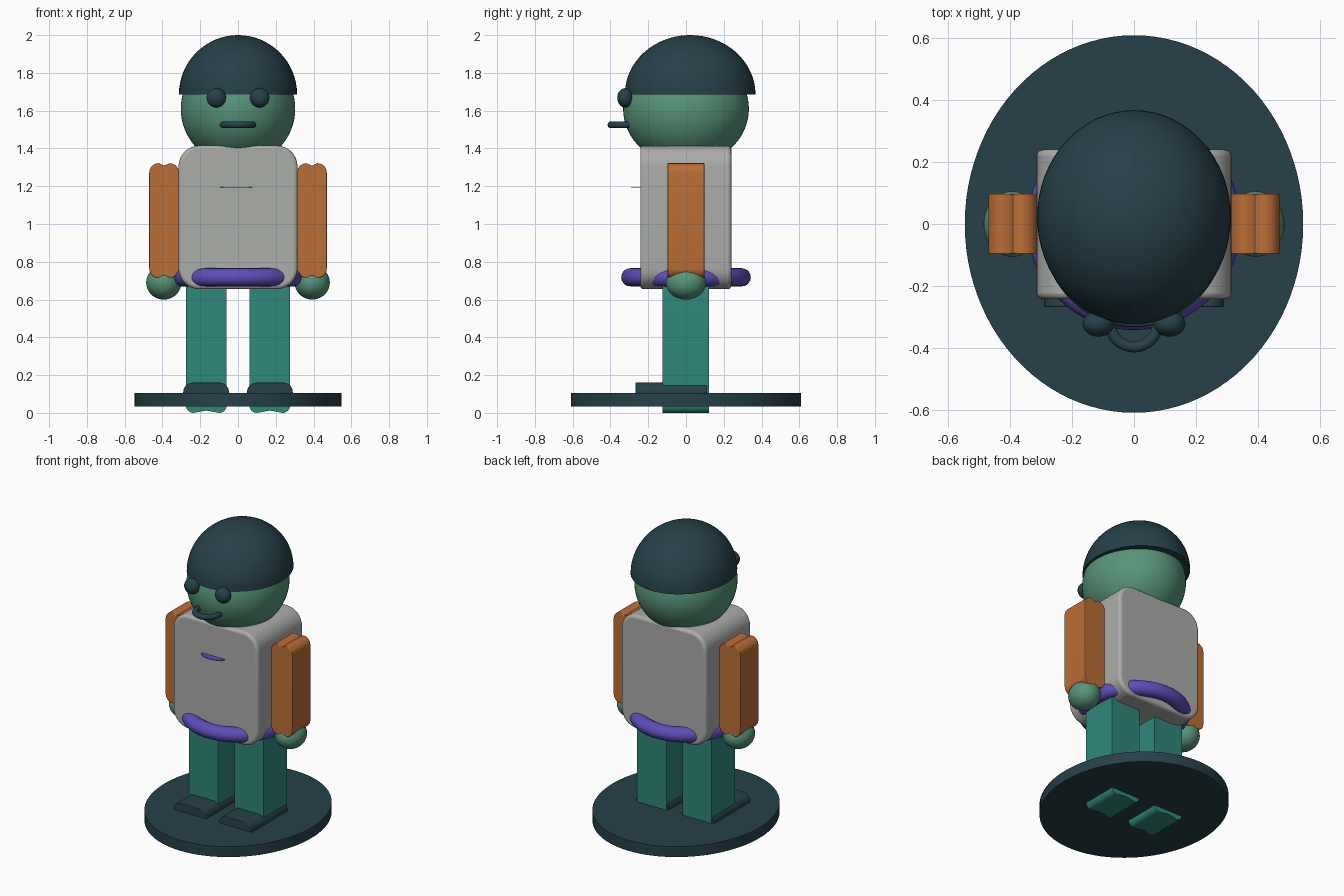
import bpy
import bmesh
from math import sin, cos, pi, radians

old = bpy.data.objects.get("Cube")
if old:
    bpy.data.objects.remove(old, do_unlink=True)


def material(name, *rgb):
    """Flat material from 0-255 display values, stored as linear."""
    lin = [((c / 255 + 0.055) / 1.055) ** 2.4 for c in rgb] + [1]
    m = bpy.data.materials.new(name)
    m.use_nodes = True
    m.diffuse_color = lin
    m.node_tree.nodes["Principled BSDF"].inputs["Base Color"].default_value = lin
    return m


NAVY = material("dark slate", 38, 64, 73)
GREEN = material("skin green", 87, 148, 121)
GREY = material("shirt grey", 171, 173, 169)
ORANGE = material("sleeve orange", 187, 110, 54)
TEAL = material("trouser teal", 47, 136, 123)
PURPLE = material("belt purple", 93, 77, 186)


def finish(name, bm, mat, bevel=0):
    bmesh.ops.recalc_face_normals(bm, faces=bm.faces)
    mesh = bpy.data.meshes.new(name)
    bm.to_mesh(mesh)
    bm.free()
    mesh.materials.append(mat)
    ob = bpy.data.objects.new(name, mesh)
    bpy.context.collection.objects.link(ob)
    bpy.ops.object.select_all(action="DESELECT")
    ob.select_set(True)
    bpy.context.view_layer.objects.active = ob
    bpy.ops.object.shade_smooth_by_angle(angle=radians(35))
    if bevel:
        mod = ob.modifiers.new("soft rim", "BEVEL")
        mod.width, mod.segments = bevel, 3
        mod.limit_method, mod.angle_limit = "ANGLE", radians(60)
    return ob


def ellipsoid(name, mat, centre, radii, half=False):
    bm = bmesh.new()
    bmesh.ops.create_uvsphere(bm, u_segments=64, v_segments=32, radius=1)
    if half:
        bmesh.ops.bisect_plane(bm, geom=bm.verts[:] + bm.edges[:] + bm.faces[:],
                               plane_co=(0, 0, 0), plane_no=(0, 0, 1), clear_inner=True)
        bmesh.ops.holes_fill(bm, edges=[e for e in bm.edges if e.is_boundary])
    bmesh.ops.scale(bm, vec=radii, verts=bm.verts)
    bmesh.ops.translate(bm, vec=centre, verts=bm.verts)
    return finish(name, bm, mat)


def disc(name, mat, centre, rx, ry, height):
    bm = bmesh.new()
    bmesh.ops.create_cone(bm, cap_ends=True, segments=96, radius1=1, radius2=1, depth=height)
    bmesh.ops.scale(bm, vec=(rx, ry, 1), verts=bm.verts)
    bmesh.ops.translate(bm, vec=centre, verts=bm.verts)
    return finish(name, bm, mat)


def block(name, mat, x, y, z, r, notch=0, bevel=0):
    """Rounded front profile extruded along y, with optional end grooves."""
    (x0, x1), (y0, y1), (z0, z1) = x, y, z
    mid = (x0 + x1) / 2
    pts = []
    corners = [(x1 - r, z1 - r), (x0 + r, z1 - r), (x0 + r, z0 + r), (x1 - r, z0 + r)]
    for i, (cx, cz) in enumerate(corners):
        for k in range(9):
            a = (i + k / 8) * pi / 2
            pts.append((cx + r * cos(a), cz + r * sin(a)))
        if notch and i in (0, 2):
            pts.append((mid, z1 - notch if i == 0 else z0 + notch))
    bm = bmesh.new()
    face = bm.faces.new([bm.verts.new((px, y0, pz)) for px, pz in pts])
    out = bmesh.ops.extrude_face_region(bm, geom=[face])["geom"]
    bmesh.ops.translate(bm, vec=(0, y1 - y0, 0),
                        verts=[v for v in out if isinstance(v, bmesh.types.BMVert)])
    return finish(name, bm, mat, bevel)


def tube(name, mat, centre, rx, ry, r, start, end, closed):
    """Round tube swept along a horizontal elliptical arc."""
    n, sides = 72, 20
    bm = bmesh.new()
    rings = []
    for i in range(n if closed else n + 1):
        a = start + (end - start) * i / n
        ring = []
        for j in range(sides):
            b = 2 * pi * j / sides
            ring.append(bm.verts.new((centre[0] + (rx + r * cos(b)) * cos(a),
                                      centre[1] + (ry + r * cos(b)) * sin(a),
                                      centre[2] + r * sin(b))))
        rings.append(ring)
    for i in range(n):
        p, q = rings[i], rings[(i + 1) % len(rings)]
        for j in range(sides):
            k = (j + 1) % sides
            bm.faces.new((p[j], p[k], q[k], q[j]))
    if not closed:
        bm.faces.new(rings[0])
        bm.faces.new(rings[-1])
    return finish(name, bm, mat)


# Stand
disc("base", NAVY, (0, 0, 0.07), 0.547, 0.61, 0.07)

# Torso, belt and the thin chest badge
block("torso", GREY, (-0.315, 0.315), (-0.242, 0.24), (0.655, 1.415), 0.11, bevel=0.018)
tube("belt", PURPLE, (0, 0, 0.718), 0.298, 0.295, 0.048, 0, 2 * pi, True)
disc("chest_badge", PURPLE, (-0.01, -0.24, 1.195), 0.085, 0.05, 0.004)

# Head
ellipsoid("head", GREEN, (0, 0, 1.61), (0.303, 0.333, 0.3))
ellipsoid("hair", NAVY, (0, 0.022, 1.685), (0.313, 0.346, 0.315), half=True)
tube("mouth", NAVY, (0, -0.32, 1.525), 0.077, 0.077, 0.018, 0.93 * pi, 2.07 * pi, False)

# Paired parts
for side, s in (("right", -1), ("left", 1)):
    def span(a, b):
        return sorted((s * a, s * b))

    ellipsoid(side + "_eye", NAVY, (s * 0.115, -0.322, 1.668), (0.051, 0.042, 0.051))
    block(side + "_arm", ORANGE, span(0.313, 0.47), (-0.097, 0.097), (0.715, 1.322),
          0.05, notch=0.014, bevel=0.004)
    ellipsoid(side + "_hand", GREEN, (s * 0.393, 0, 0.69), (0.093, 0.106, 0.09))
    block(side + "_leg", TEAL, span(0.06, 0.276), (-0.125, 0.123), (0, 0.78),
          0.04, notch=0.012)
    block(side + "_shoe", NAVY, span(0.048, 0.29), (-0.268, 0.112), (0.045, 0.16),
          0.05, bevel=0.004)
